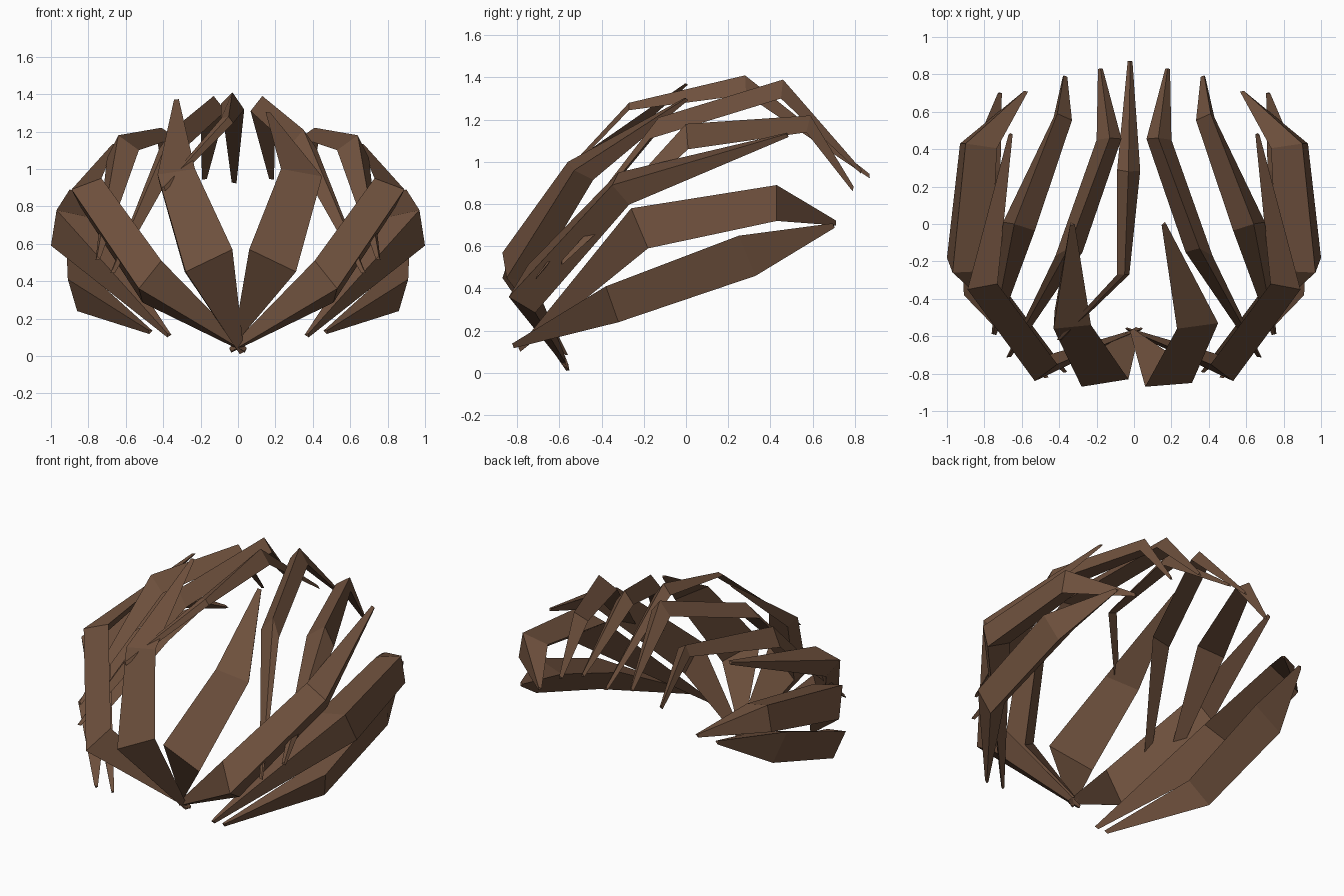
import bpy, bmesh
from mathutils import Vector as V

brown = bpy.data.materials.new("dark_brown")
brown.diffuse_color = (0.155, 0.08, 0.046, 1)


def lock(name, start, a, b, end, inner, side=1):
    """Tapered three-sided lock: two tips and two middle stations.
    a, b are pairs of outer corners; inner is the offset of the third corner."""
    flip = lambda p: V((p[0] * side, p[1], p[2]))
    base = (V(a[0]) - V(a[1])).length

    def station(pair):
        p, q = V(pair[0]), V(pair[1])
        return [p, q, (p + q) / 2 + V(inner) * ((p - q).length / base)]

    def tip(c, ref):
        mid = sum(ref, V()) / 3
        return [V(c) + (r - mid).normalized() * 0.014 for r in ref]

    sa, sb = station(a), station(b)
    bm = bmesh.new()
    rings = [[bm.verts.new(flip(p)) for p in ring]
             for ring in (tip(start, sa), sa, sb, tip(end, sb))]
    for r, s in zip(rings, rings[1:]):
        for i in range(3):
            j = (i + 1) % 3
            bm.faces.new((r[i], r[j], s[j], s[i]))
    bm.faces.new(rings[0])
    bm.faces.new(rings[-1])
    bmesh.ops.recalc_face_normals(bm, faces=bm.faces)
    me = bpy.data.meshes.new(name)
    bm.to_mesh(me)
    bm.free()
    me.materials.append(brown)
    bpy.context.collection.objects.link(bpy.data.objects.new(name, me))


# Front bangs, slightly different on each side
lock("front_bang_left", (0.02, -0.56, 0.015),
     ((-0.28, -0.87, 0.45), (-0.03, -0.83, 0.57)),
     ((-0.43, -0.56, 0.97), (-0.23, -0.54, 1.0)),
     (-0.33, 0.0, 1.37), (-0.13, 0.12, -0.06))
lock("front_bang_right", (-0.01, -0.57, 0.09),
     ((0.31, -0.85, 0.45), (0.06, -0.87, 0.57)),
     ((0.45, -0.53, 0.96), (0.23, -0.56, 1.0)),
     (0.16, 0.0, 1.3), (0.06, 0.13, -0.08))

# Thin lock over the crown
lock("crown_lock", (-0.40, -0.62, 0.89),
     ((-0.09, -0.27, 1.27), (-0.05, -0.27, 1.28)),
     ((-0.09, 0.29, 1.35), (-0.03, 0.28, 1.41)),
     (-0.02, 0.87, 0.93), (0.045, 0.0, -0.03))

# Mirrored side locks, from the front downwards and over the top
for side, label in ((1, "right"), (-1, "left")):
    lock("temple_lock_" + label, (-0.04, -0.56, 0.03),
         ((0.41, -0.75, 0.51), (0.53, -0.84, 0.36)),
         ((0.73, -0.32, 0.95), (0.89, -0.35, 0.89)),
         (0.66, 0.48, 1.13), (0.04, 0.08, -0.15), side)
    lock("side_lock_" + label, (0.37, -0.79, 0.11),
         ((0.97, -0.26, 0.78), (1.0, -0.18, 0.59)),
         ((0.90, 0.43, 0.89), (0.93, 0.43, 0.72)),
         (0.58, 0.71, 0.71), (-0.22, -0.03, 0.05), side)
    lock("lower_lock_" + label, (0.47, -0.82, 0.13),
         ((0.91, -0.38, 0.41), (0.86, -0.32, 0.24)),
         ((0.92, 0.25, 0.65), (0.87, 0.33, 0.46)),
         (0.72, 0.70, 0.70), (-0.16, 0.0, 0.05), side)
    lock("upper_lock_" + label, (0.75, -0.59, 0.52),
         ((0.70, 0.01, 1.06), (0.64, 0.0, 1.18)),
         ((0.43, 0.57, 1.14), (0.41, 0.59, 1.22)),
         (0.37, 0.79, 0.87), (-0.14, -0.04, -0.02), side)
    lock("top_lock_" + label, (0.67, -0.71, 0.45),
         ((0.42, -0.17, 1.11), (0.35, -0.13, 1.21)),
         ((0.20, 0.45, 1.30), (0.13, 0.46, 1.39)),
         (0.18, 0.83, 0.95), (-0.11, 0.0, -0.04), side)
